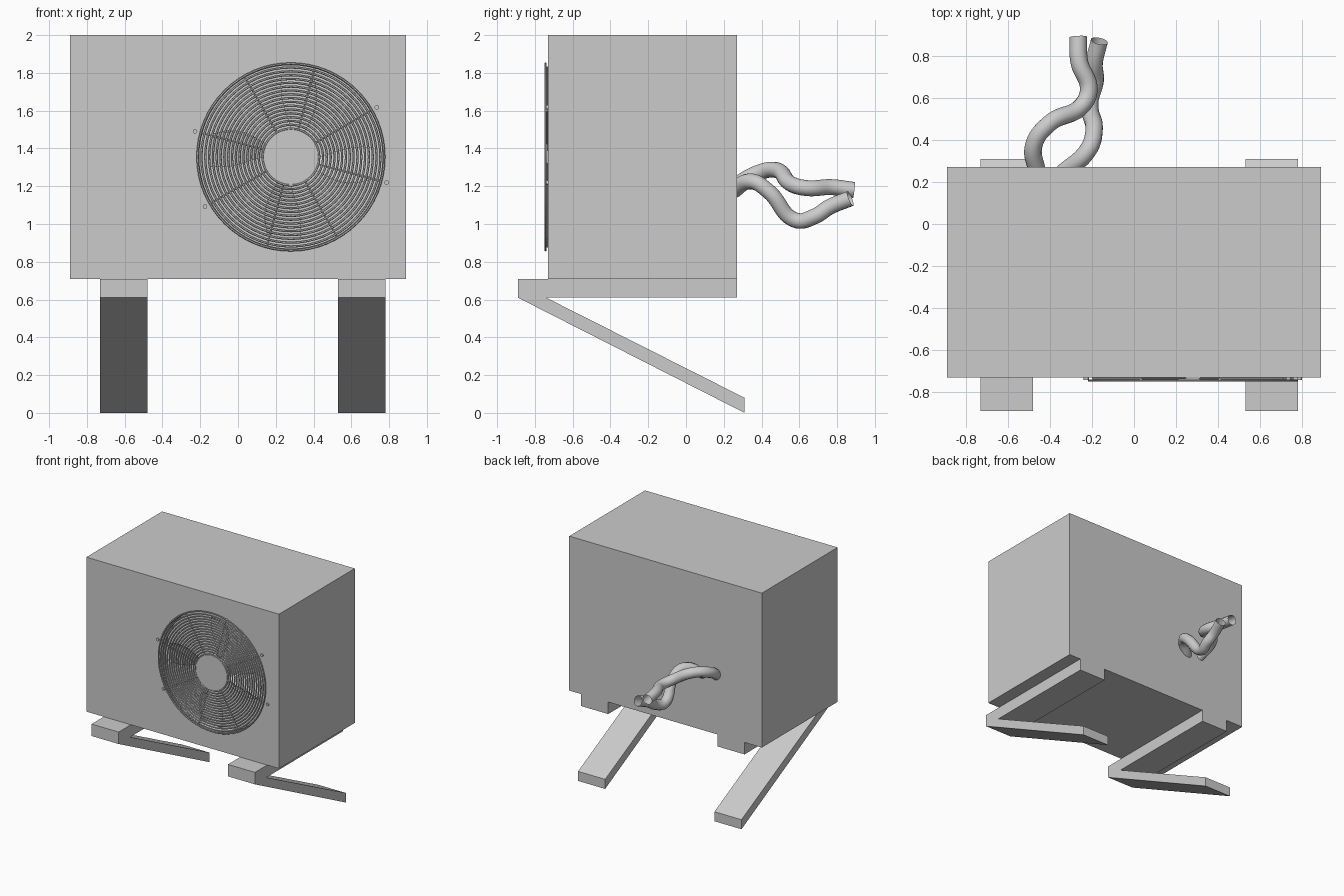
import bpy, bmesh, math
from mathutils import Vector, Matrix

if "Cube" in bpy.data.objects:
    bpy.data.objects.remove(bpy.data.objects["Cube"], do_unlink=True)

grey = bpy.data.materials.new("light grey")
grey.use_nodes = True
grey.diffuse_color = (0.6, 0.6, 0.6, 1)
grey.node_tree.nodes["Principled BSDF"].inputs["Base Color"].default_value = (0.6, 0.6, 0.6, 1)

FAN = Vector((0.28, -0.73, 1.355))
FACING = (math.pi / 2, 0, 0)


def finish(name, smooth=False):
    ob = bpy.context.object
    ob.name = name
    ob.data.materials.append(grey)
    if smooth:
        bpy.ops.object.shade_smooth_by_angle(angle=math.radians(40))
    return ob


def add_mesh(name, bm, smooth=False):
    mesh = bpy.data.meshes.new(name)
    bm.to_mesh(mesh)
    bm.free()
    ob = bpy.data.objects.new(name, mesh)
    bpy.context.collection.objects.link(ob)
    bpy.ops.object.select_all(action='DESELECT')
    bpy.context.view_layer.objects.active = ob
    ob.select_set(True)
    return finish(name, smooth)


def disc(name, centre, radius, depth, sides=64):
    bpy.ops.mesh.primitive_cylinder_add(vertices=sides, radius=radius, depth=depth,
                                        location=centre, rotation=FACING)
    return finish(name, True)


def polar(r, deg, y):
    a = math.radians(deg)
    return FAN + Vector((r * math.cos(a), y, r * math.sin(a)))


# Cabinet with a shallow round fan opening
bpy.ops.mesh.primitive_cube_add(size=1, location=(0, -0.23, 1.355))
cabinet = bpy.context.object
cabinet.scale = (1.78, 1, 1.29)
bpy.ops.object.transform_apply(location=False, rotation=False, scale=True)
finish("cabinet")
cutter = disc("fan_opening_cutter", FAN, 0.485, 0.14)
cutter.hide_render = True
cut = cabinet.modifiers.new("fan opening", 'BOOLEAN')
cut.operation = 'DIFFERENCE'
cut.object = cutter
bpy.context.view_layer.objects.active = cabinet
bpy.ops.object.modifier_apply(modifier=cut.name)
bpy.data.objects.remove(cutter, do_unlink=True)

# Wall brackets: a flat arm and a sloping strut, each an extruded profile
ARM = [(-0.89, 0.61), (0.27, 0.61), (0.27, 0.71), (-0.89, 0.71)]
STRUT = [(-0.89, 0.61), (0.31, 0), (0.31, 0.08), (-0.74, 0.61)]
for side, x in (("right", -0.73), ("left", 0.53)):
    for part, profile in (("arm", ARM), ("strut", STRUT)):
        bm = bmesh.new()
        face = bm.faces.new([bm.verts.new((x, y, z)) for y, z in profile])
        side_geo = bmesh.ops.extrude_face_region(bm, geom=[face])["geom"]
        moved = [v for v in side_geo if isinstance(v, bmesh.types.BMVert)]
        bmesh.ops.translate(bm, verts=moved, vec=(0.25, 0, 0))
        bmesh.ops.recalc_face_normals(bm, faces=bm.faces)
        add_mesh(f"{side}_bracket_{part}", bm)

# Grille rings
RINGS = 18
for i in range(RINGS):
    bpy.ops.mesh.primitive_torus_add(major_radius=0.15 + i * 0.344 / (RINGS - 1),
                                     minor_radius=0.006, major_segments=64, minor_segments=6,
                                     location=FAN + Vector((0, -0.014, 0)), rotation=FACING)
    finish(f"grille_ring_{i + 1}", True)

# Grille spokes behind the rings, and the screw eyes beside them
for deg in range(30, 390, 45):
    start, end = polar(0.13, deg, -0.006), polar(0.495, deg, -0.006)
    bpy.ops.mesh.primitive_cylinder_add(vertices=8, radius=0.005, depth=(end - start).length,
                                        location=(start + end) / 2,
                                        rotation=(end - start).to_track_quat('Z', 'Y').to_euler())
    finish("grille_spoke", True)
for deg in (30, 165, 210, 345):
    disc("grille_screw", polar(0.525, deg, -0.005), 0.012, 0.012, 12)

# Hub plate and fan hub
disc("grille_hub_plate", FAN + Vector((0, -0.012, 0)), 0.145, 0.016)
disc("fan_hub", FAN + Vector((0, 0.035, 0)), 0.12, 0.07, 32)

# Four twisted fan blades
for k in range(4):
    bm = bmesh.new()
    rows = []
    for i in range(7):
        t = i / 6
        width = 12 + 6 * math.sin(math.pi * t)
        rows.append([bm.verts.new(polar(0.11 + 0.32 * t, 75 + 90 * k + 10 * t + s * width,
                                        0.035 + s * 0.02)) for s in (-1, 0, 1)])
    for a, b in zip(rows, rows[1:]):
        for j in range(2):
            bm.faces.new((a[j], b[j], b[j + 1], a[j + 1]))
    add_mesh("fan_blade", bm, True)


# Two open-ended refrigerant pipes, wound past each other
def pipe(name, path):
    curve = bpy.data.curves.new(name, 'CURVE')
    curve.dimensions = '3D'
    curve.bevel_depth = 0.042
    curve.bevel_resolution = 4
    curve.resolution_u = 10
    spline = curve.splines.new('BEZIER')
    spline.bezier_points.add(len(path) - 1)
    for point, co in zip(spline.bezier_points, path):
        point.co = co
        point.handle_left_type = point.handle_right_type = 'AUTO'
    ob = bpy.data.objects.new(name, curve)
    bpy.context.collection.objects.link(ob)
    bpy.ops.object.select_all(action='DESELECT')
    bpy.context.view_layer.objects.active = ob
    ob.select_set(True)
    bpy.ops.object.convert(target='MESH')
    finish(name, True)


pipe("upper_pipe", [(-0.46, 0.24, 1.19), (-0.475, 0.38, 1.27), (-0.4, 0.48, 1.285),
                    (-0.25, 0.56, 1.21), (-0.215, 0.64, 1.19), (-0.26, 0.77, 1.195),
                    (-0.265, 0.89, 1.18)])
pipe("lower_pipe", [(-0.34, 0.24, 1.17), (-0.22, 0.35, 1.225), (-0.19, 0.44, 1.17),
                    (-0.21, 0.58, 1.02), (-0.185, 0.68, 1.04), (-0.19, 0.76, 1.09),
                    (-0.165, 0.87, 1.135)])
